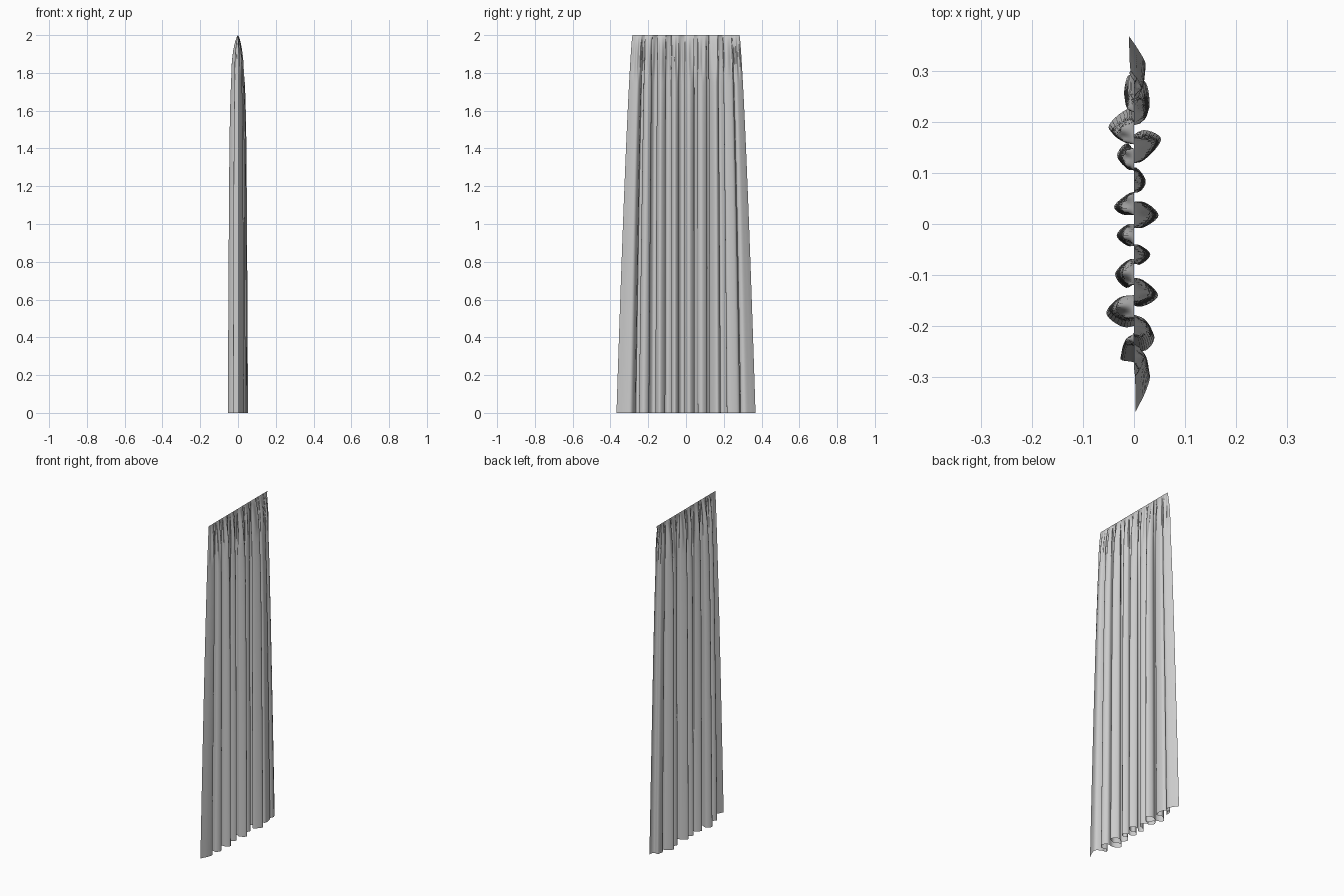
import bpy, bmesh, math
from mathutils import Vector

# Hem line seen from above: alternating fold peaks, listed end to end
HEM = [(0.003, -0.368), (0.024, -0.325), (0.030, -0.292), (0.003, -0.272), (-0.026, -0.265),
       (-0.012, -0.243), (0.022, -0.248), (0.040, -0.222), (0.020, -0.196), (-0.020, -0.202),
       (-0.054, -0.176), (-0.030, -0.148), (0.012, -0.162), (0.047, -0.140), (0.015, -0.110),
       (-0.015, -0.125), (-0.037, -0.098), (-0.010, -0.070), (0.010, -0.080), (0.032, -0.060),
       (0.010, -0.041), (-0.012, -0.043), (-0.034, -0.022), (-0.010, 0.000), (0.015, -0.008),
       (0.048, 0.017), (0.015, 0.044), (-0.015, 0.018), (-0.039, 0.034), (-0.010, 0.060),
       (0.012, 0.064), (0.023, 0.085), (0.005, 0.110), (-0.015, 0.110), (-0.033, 0.135),
       (-0.012, 0.158), (0.015, 0.125), (0.053, 0.165), (0.020, 0.184), (-0.018, 0.168),
       (-0.050, 0.190), (-0.015, 0.224), (0.012, 0.216), (0.030, 0.228), (0.024, 0.275),
       (0.000, 0.285), (-0.019, 0.252), (-0.012, 0.290), (0.012, 0.290), (0.023, 0.312),
       (0.008, 0.342), (-0.010, 0.368)]
HALF, STEPS, ROWS = 0.368, 6, 70


def smooth_path(points):
    """Catmull-Rom curve through the points."""
    p = [Vector(q) for q in points]
    p = [2 * p[0] - p[1]] + p + [2 * p[-1] - p[-2]]
    out = []
    for i in range(1, len(p) - 2):
        a, b, c, d = p[i - 1:i + 3]
        for k in range(STEPS):
            t = k / STEPS
            out.append(0.5 * (2 * b + (c - a) * t + (2 * a - 5 * b + 4 * c - d) * t * t
                              + (3 * b - a - 3 * c + d) * t ** 3))
    return out + [p[-2]]


def fold_depth(z):
    """Folds vanish at the straight top edge and open quickly below it."""
    d = (2 - z) / 2
    return 0.80 * (1 - math.exp(-d * 11)) ** 0.7 + 0.20 * d


path = smooth_path(HEM)
bm = bmesh.new()
rows = []
for r in range(ROWS + 1):
    z = 2 * (1 - (r / ROWS) ** 1.8)          # denser rows near the gathered top
    d = (2 - z) / 2
    pinch = 0.23 * (1 - d ** 0.75)           # side edges draw in towards the top
    gather = 0.004 * math.sin(math.pi * min(1, d / 0.12))
    row = []
    for i, q in enumerate(path):
        y = q.y * (1 - pinch * min(1, abs(q.y) / HALF) ** 1.5)
        x = q.x * fold_depth(z) + gather * math.sin(i * 0.9)
        row.append(bm.verts.new((x, y, z)))
    rows.append(row)
for a, b in zip(rows, rows[1:]):
    for i in range(len(a) - 1):
        bm.faces.new((a[i], b[i], b[i + 1], a[i + 1]))
for f in bm.faces:
    f.smooth = True

# Curtain cloth
mesh = bpy.data.meshes.new("curtain")
bm.to_mesh(mesh)
bm.free()
curtain = bpy.data.objects.new("curtain", mesh)
bpy.context.collection.objects.link(curtain)
